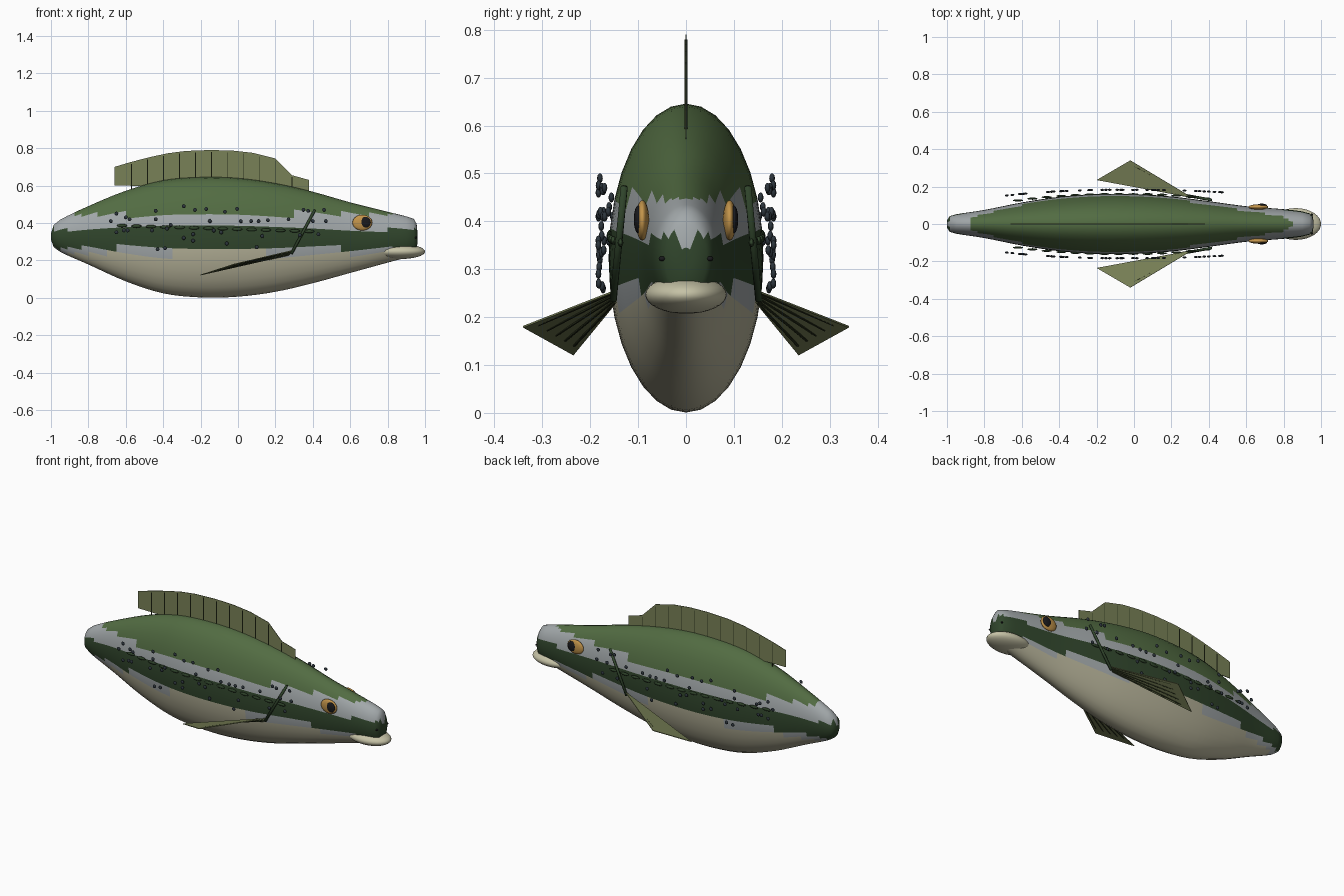
import bpy, bmesh, math
from mathutils import Vector, Matrix

if "Cube" in bpy.data.objects:
    bpy.data.objects.remove(bpy.data.objects["Cube"])


def mat(name, col):
    m = bpy.data.materials.new(name)
    m.diffuse_color = (*col, 1)
    m.use_nodes = True
    m.node_tree.nodes["Principled BSDF"].inputs["Base Color"].default_value = m.diffuse_color
    return m


GREEN = mat("back_green", (0.085, 0.15, 0.055))
DARK = mat("dark_green", (0.03, 0.06, 0.025))
SILVER = mat("silver", (0.36, 0.39, 0.40))
CREAM = mat("belly_cream", (0.47, 0.45, 0.32))
FIN = mat("fin_olive", (0.19, 0.22, 0.095))
RAY = mat("ray_dark", (0.03, 0.04, 0.015))
GOLD = mat("eye_gold", (0.55, 0.30, 0.07))
BLACK = mat("black", (0.01, 0.01, 0.012))
SPOT = mat("spot_dark", (0.025, 0.035, 0.045))
JAW = mat("jaw_cream", (0.56, 0.54, 0.38))


def finish(name, bm, mats, smooth=False):
    bmesh.ops.recalc_face_normals(bm, faces=bm.faces)
    me = bpy.data.meshes.new(name)
    bm.to_mesh(me)
    bm.free()
    for m in mats:
        me.materials.append(m)
    if smooth:
        me.polygons.foreach_set("use_smooth", [True] * len(me.polygons))
    ob = bpy.data.objects.new(name, me)
    bpy.context.collection.objects.link(ob)
    return ob


def add_ball(bm, c, r, u=24, v=14):
    bmesh.ops.create_uvsphere(bm, u_segments=u, v_segments=v, radius=1,
                              matrix=Matrix.Translation(c) @ Matrix.Diagonal((*r, 1)))


def add_rod(bm, a, b, r, n=6):
    a, b = Vector(a), Vector(b)
    d = b - a
    m = Matrix.Translation((a + b) / 2) @ d.to_track_quat('Z', 'Y').to_matrix().to_4x4()
    bmesh.ops.create_cone(bm, cap_ends=True, segments=n, radius1=r, radius2=r,
                          depth=d.length, matrix=m)


def add_sheet(bm, pts, offset):
    # thin solid plate from an outline
    off = Vector(offset)
    f = bm.faces.new([bm.verts.new(Vector(p) - off / 2) for p in pts])
    g = bmesh.ops.extrude_face_region(bm, geom=[f], use_keep_orig=True)
    bmesh.ops.translate(bm, vec=off, verts=[e for e in g["geom"] if isinstance(e, bmesh.types.BMVert)])


# Body: x, top z, bottom z, half width
PROFILE = [(-1.0, .345, .31, .02), (-.985, .39, .27, .042), (-.95, .418, .245, .052),
           (-.8, .49, .178, .075), (-.6, .572, .088, .115), (-.4, .628, .024, .145),
           (-.2, .645, .002, .16), (0, .64, .006, .16), (.2, .612, .032, .147),
           (.4, .567, .078, .122), (.6, .51, .133, .095), (.8, .46, .188, .079),
           (.9, .435, .215, .067), (.94, .422, .228, .056), (.955, .395, .25, .044),
           (.96, .345, .30, .015)]


def spline(i, t):
    p = [Vector(q) for q in PROFILE]

    def slope(k):
        a, b = max(k - 1, 0), min(k + 1, len(p) - 1)
        return (p[b] - p[a]) / (p[b][0] - p[a][0])
    h = p[i + 1][0] - p[i][0]
    q = (p[i] * (2*t**3 - 3*t*t + 1) + slope(i) * h * (t**3 - 2*t*t + t)
         + p[i + 1] * (3*t*t - 2*t**3) + slope(i + 1) * h * (t**3 - t*t))
    q[0] = p[i][0] + h * t
    return q


bm = bmesh.new()
N = 32
rings = []
for i in range(len(PROFILE) - 1):
    short = PROFILE[i + 1][0] - PROFILE[i][0] < .06
    steps = 1 if short else 4
    for s in range(steps):
        rings.append(spline(i, s / steps))
rings.append(Vector(PROFILE[-1]))
rows = []
for x, top, bot, w in rings:
    rows.append([bm.verts.new((x, w * math.cos(2 * math.pi * k / N),
                 (top + bot) / 2 + (top - bot) / 2 * math.sin(2 * math.pi * k / N))) for k in range(N)])
for a, b in zip(rows, rows[1:]):
    for k in range(N):
        bm.faces.new((a[k], a[(k + 1) % N], b[(k + 1) % N], b[k]))
bm.faces.new(rows[0])
bm.faces.new(rows[-1])
for f in bm.faces:  # colour bands by height
    z = f.calc_center_median().z
    f.material_index = 3 if z < .235 else 2 if z < .265 else 1 if z < .364 else 2 if z < .447 else 0
finish("body", bm, [GREEN, DARK, SILVER, CREAM], True)

# Lower jaw
bm = bmesh.new()
add_ball(bm, (.865, 0, .247), (.135, .085, .04), 32, 16)
finish("lower_jaw", bm, [JAW], True)

# Dorsal fin with rays
TOP = [(-.66, .70), (-.58, .724), (-.48, .75), (-.38, .772), (-.28, .785), (-.15, .79), (-.03, .787),
       (.08, .775), (.2, .745), (.29, .655), (.38, .63)]
bm = bmesh.new()
add_sheet(bm, [(-.66, 0, .60)] + [(x, 0, z) for x, z in TOP] + [(.38, 0, .56), (.2, 0, .59)], (0, .003, 0))
finish("dorsal_fin", bm, [FIN])
bm = bmesh.new()
for i in range(11):
    x = -.57 + .0858 * i
    z = next(a[1] + (b[1] - a[1]) * (x - a[0]) / (b[0] - a[0])
             for a, b in zip(TOP, TOP[1:]) if a[0] <= x <= b[0])
    add_rod(bm, (x, 0, .58), (x, 0, z - .01), .0028)
finish("dorsal_rays", bm, [RAY])

# Spot positions on the flank (x, z)
SPOTS = [(-.65, .45), (-.68, .41), (-.6, .43), (-.58, .42), (-.59, .36), (-.61, .36), (-.65, .35),
         (-.44, .465), (-.44, .42), (-.46, .36), (-.43, .26), (-.29, .49), (-.23, .47), (-.17, .475),
         (-.15, .41), (-.24, .34), (-.29, .32), (-.24, .305), (-.39, .265), (-.07, .46), (-.005, .475),
         (-.06, .29), (.015, .41), (.07, .41), (.11, .41), (.16, .415), (.1, .27), (.13, .33),
         (.35, .47), (.375, .465), (.46, .47), (.4, .41), (.43, .34), (.27, .42), (-.36, .39),
         (-.38, .37), (-.13, .36), (-.09, .35), (.47, .41), (.33, .335)]

for s, side in ((-1, "right"), (1, "left")):
    # Eye, pupil and nostril
    bm = bmesh.new()
    add_ball(bm, (.665, s * .091, .402), (.053, .014, .042))
    finish(side + "_eye", bm, [GOLD], True)
    bm = bmesh.new()
    add_ball(bm, (.683, s * .1, .404), (.027, .009, .029))
    finish(side + "_pupil", bm, [BLACK], True)
    bm = bmesh.new()
    add_ball(bm, (.951, s * .05, .322), (.006, .007, .005), 10, 6)
    finish(side + "_nostril", bm, [BLACK], True)

    # Pectoral fin with rays
    root, a, b = Vector((.3, s * .148, .255)), Vector((-.02, s * .34, .18)), Vector((-.2, s * .235, .122))
    root2 = Vector((.27, s * .148, .228))
    bm = bmesh.new()
    nrm = (a - root).cross(b - root).normalized() * .004
    add_sheet(bm, [root, a, b, root2], nrm)
    finish(side + "_pectoral_fin", bm, [FIN])
    bm = bmesh.new()
    for t in (.1, .3, .5, .7, .9):
        add_rod(bm, root.lerp(root2, t), root.lerp(root2, t).lerp(a.lerp(b, t), .88), .0028)
    finish(side + "_pectoral_rays", bm, [RAY])

    # Gill edge
    bm = bmesh.new()
    add_rod(bm, (.285, s * .152, .235), (.412, s * .129, .472), .0075, 8)
    finish(side + "_gill_edge", bm, [DARK], True)
    bpy.context.view_layer.objects.active = bpy.data.objects[side + "_gill_edge"]

    # Spots standing just off the flank
    bm = bmesh.new()
    for x, z in SPOTS:
        y = .183 - (.09 * (x + .1) ** 2 if x < 0 else .06 * x * x)
        add_ball(bm, (x, s * y, z), (.0105, .006, .0105), 10, 6)
    finish(side + "_spots", bm, [SPOT], True)

    # Lateral line scales
    bm = bmesh.new()
    for i in range(14):
        x = -.62 + .077 * i
        y = .16 - (.125 * (x + .1) ** 2 if x < 0 else .16 * x * x)
        add_ball(bm, (x, s * y, .385 - .03 * (x + .6)), (.028, .006, .009), 12, 6)
    finish(side + "_lateral_line", bm, [DARK], True)
